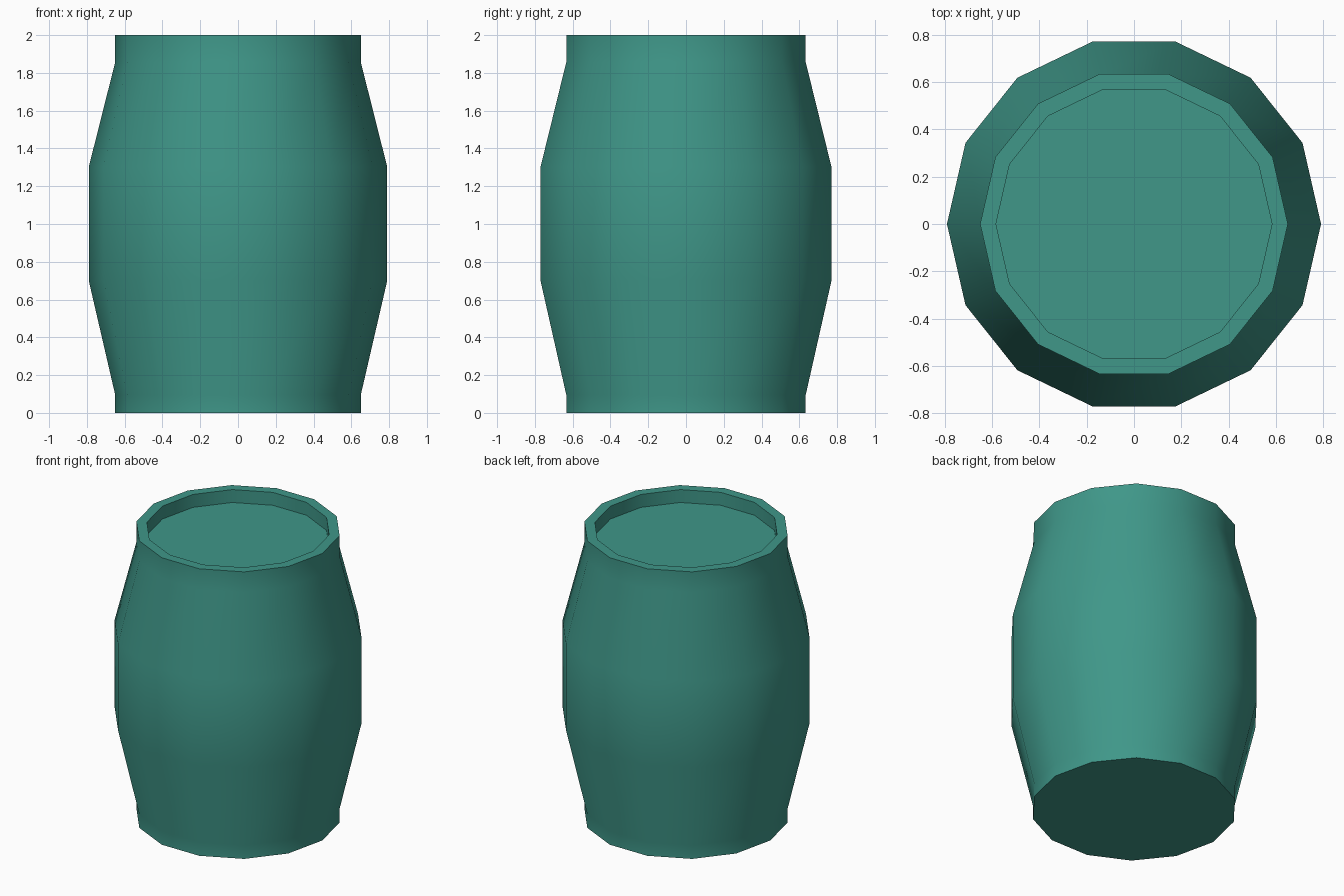
import bpy, bmesh, math

if "Cube" in bpy.data.objects:
    bpy.data.objects.remove(bpy.data.objects["Cube"])

SIDES = 14

# Barrel profile (radius, height): bottom to rim, then into the recessed lid
PROFILE = [(0.65, 0), (0.65, 0.095), (0.79, 0.7), (0.79, 1.302),
           (0.65, 1.857), (0.65, 2.0), (0.583, 2.0), (0.583, 1.91)]

bm = bmesh.new()
rings = []
for r, z in PROFILE:
    rings.append([bm.verts.new((r * math.cos(2 * math.pi * i / SIDES),
                                r * math.sin(2 * math.pi * i / SIDES), z))
                  for i in range(SIDES)])

# Staves, rim and inner wall
for a, b in zip(rings, rings[1:]):
    for i in range(SIDES):
        j = (i + 1) % SIDES
        bm.faces.new((a[i], a[j], b[j], b[i]))

# Base and recessed lid
bm.faces.new(rings[0][::-1])
bm.faces.new(rings[-1])

mesh = bpy.data.meshes.new("barrel")
bm.to_mesh(mesh)
bm.free()
barrel = bpy.data.objects.new("barrel", mesh)
bpy.context.collection.objects.link(barrel)

# Teal paint
paint = bpy.data.materials.new("teal_paint")
paint.diffuse_color = (0.05, 0.31, 0.25, 1)
paint.use_nodes = True
paint.node_tree.nodes["Principled BSDF"].inputs["Base Color"].default_value = paint.diffuse_color
mesh.materials.append(paint)

# Smooth sides, sharp rim edges
bpy.context.view_layer.objects.active = barrel
barrel.select_set(True)
bpy.ops.object.shade_smooth_by_angle(angle=math.radians(35))
